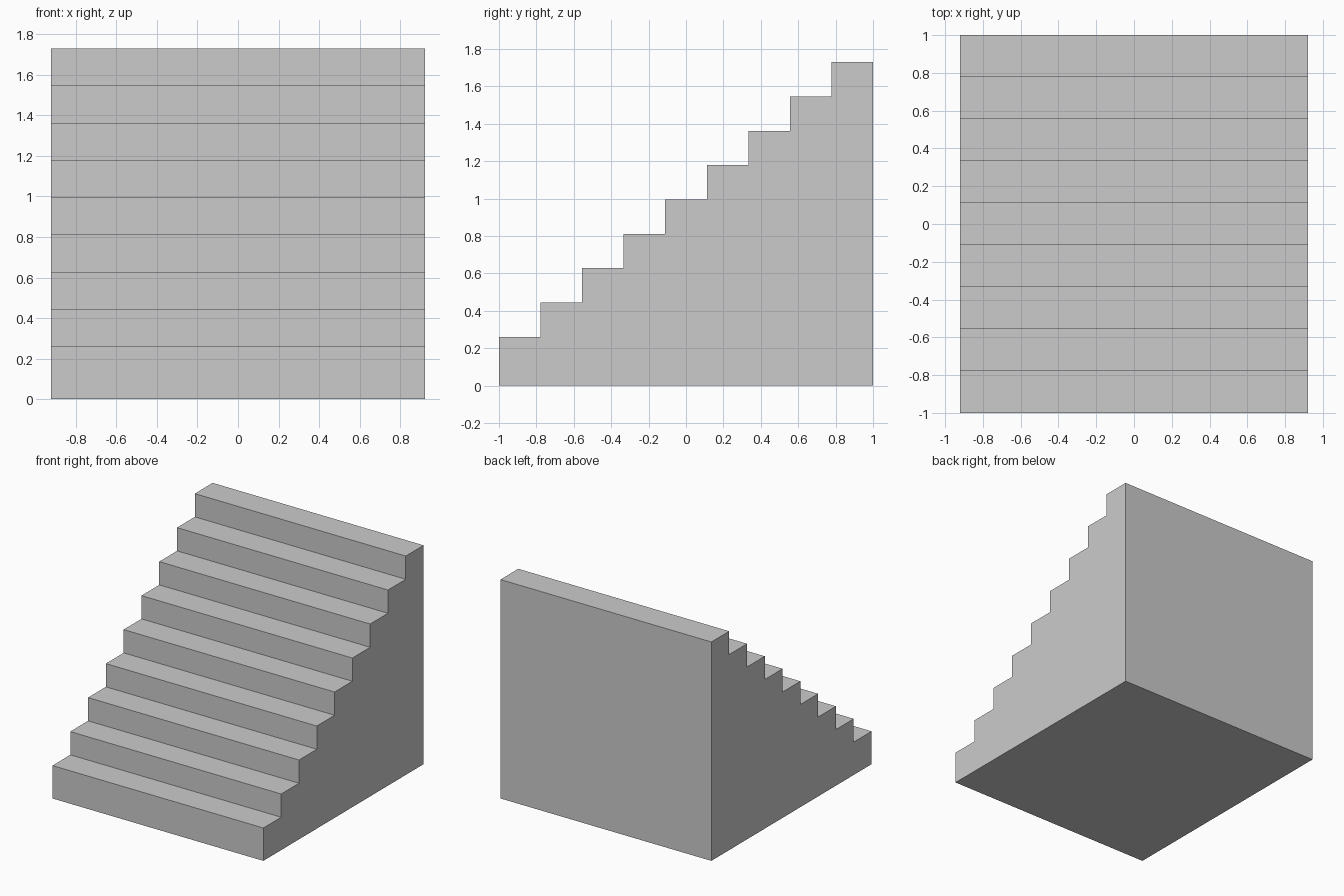
import bpy
import bmesh

if "Cube" in bpy.data.objects:
    bpy.data.objects.remove(bpy.data.objects["Cube"])

STEPS = 9
HALF_WIDTH = 0.922
DEPTH = 2.0 / STEPS
FIRST, TOP = 0.26, 1.73
RISE = (TOP - FIRST) / (STEPS - 1)

# Stepped side profile (y, z): floor, then riser and tread of each step
profile = [(1.0, 0.0), (-1.0, 0.0)]
for i in range(STEPS):
    z = FIRST + i * RISE
    y = -1.0 + i * DEPTH
    profile += [(y, z), (y + DEPTH, z)]

# Solid staircase: extrude the profile across the width
bm = bmesh.new()
side = bm.faces.new([bm.verts.new((-HALF_WIDTH, y, z)) for y, z in profile])
extruded = bmesh.ops.extrude_face_region(bm, geom=[side], use_keep_orig=True)
moved = [g for g in extruded["geom"] if isinstance(g, bmesh.types.BMVert)]
bmesh.ops.translate(bm, verts=moved, vec=(2 * HALF_WIDTH, 0, 0))
bmesh.ops.recalc_face_normals(bm, faces=bm.faces)

mesh = bpy.data.meshes.new("staircase")
bm.to_mesh(mesh)
bm.free()
staircase = bpy.data.objects.new("staircase", mesh)
bpy.context.collection.objects.link(staircase)
